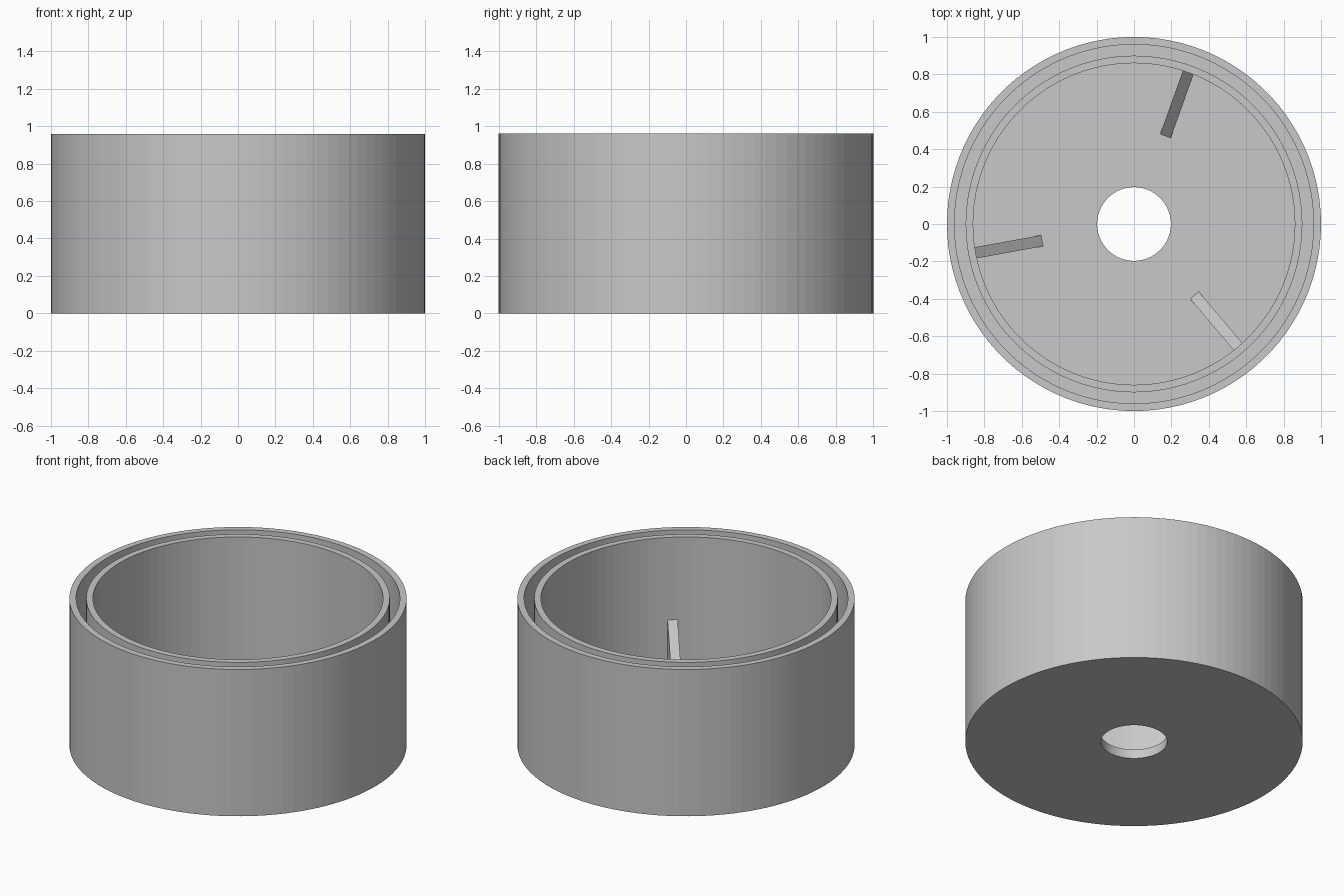
import bpy, bmesh, math
from mathutils import Matrix, Vector

cube = bpy.data.objects.get("Cube")
if cube:
    bpy.data.objects.remove(cube, do_unlink=True)

SIDES = 100
HEIGHT, FLOOR = 0.96, 0.06

# One plain grey for the whole model
grey = bpy.data.materials.new("light_grey")
grey.use_nodes = True
colour = (0.58, 0.58, 0.58, 1)
grey.diffuse_color = colour
grey.node_tree.nodes["Principled BSDF"].inputs["Base Color"].default_value = colour


def finish(bm, name):
    bmesh.ops.recalc_face_normals(bm, faces=bm.faces)
    mesh = bpy.data.meshes.new(name)
    bm.to_mesh(mesh)
    bm.free()
    mesh.materials.append(grey)
    obj = bpy.data.objects.new(name, mesh)
    bpy.context.collection.objects.link(obj)
    return obj


def lathe(name, profile):
    """Turn a closed (radius, z) profile around the z axis."""
    bm = bmesh.new()
    verts = [bm.verts.new((r, 0, z)) for r, z in profile]
    edges = [bm.edges.new((a, b)) for a, b in zip(verts, verts[1:] + verts[:1])]
    bmesh.ops.spin(bm, geom=verts + edges, cent=(0, 0, 0), axis=(0, 0, 1),
                   angle=math.tau, steps=SIDES, use_merge=True)
    bmesh.ops.remove_doubles(bm, verts=bm.verts, dist=0.0005)
    return finish(bm, name)


def gusset(name, angle, width=0.06):
    """Sloped rib between floor and inner wall, pointing at the centre."""
    profile = [(0.5, FLOOR - 0.02), (0.88, FLOOR - 0.02), (0.88, 0.42),
               (0.86, 0.42), (0.5, FLOOR)]
    bm = bmesh.new()
    face = bm.faces.new([bm.verts.new((r, -width / 2, z)) for r, z in profile])
    new = bmesh.ops.extrude_face_region(bm, geom=[face])["geom"]
    moved = [v for v in new if isinstance(v, bmesh.types.BMVert)]
    bmesh.ops.translate(bm, verts=moved, vec=Vector((0, width, 0)))
    bmesh.ops.rotate(bm, verts=bm.verts, cent=(0, 0, 0),
                     matrix=Matrix.Rotation(angle, 3, "Z"))
    return finish(bm, name)


# Double-walled cup with a round hole in the floor
lathe("double_wall_cup", [
    (0.197, 0), (1, 0), (1, HEIGHT), (0.96, HEIGHT), (0.96, FLOOR),
    (0.9, FLOOR), (0.9, HEIGHT), (0.86, HEIGHT), (0.86, FLOOR), (0.197, FLOOR)])

# Three ribs spaced evenly inside
for i in range(3):
    gusset(f"inner_rib_{i + 1}", math.radians(70.3 + 120 * i))
